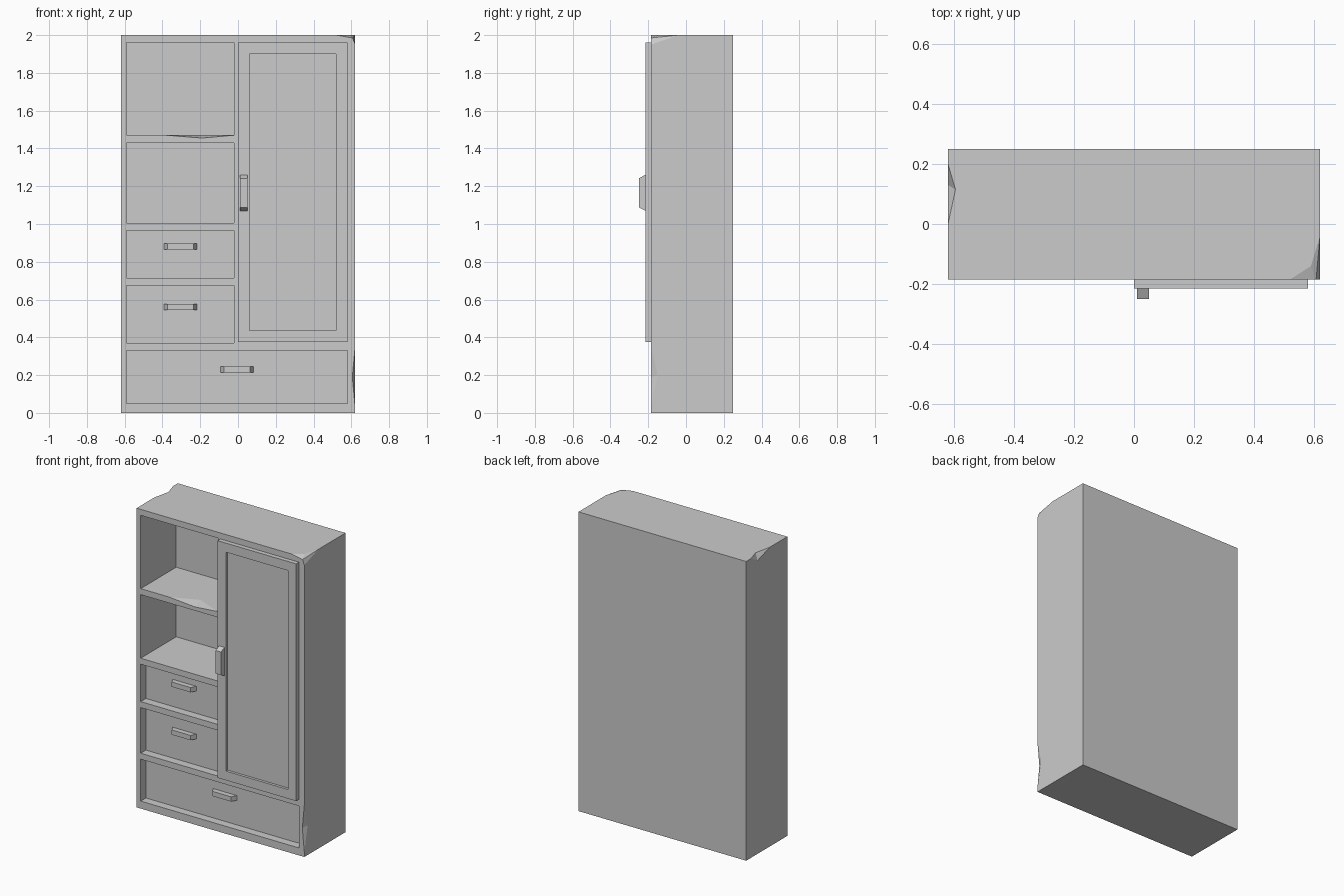
import bpy, bmesh
from mathutils import Vector

if "Cube" in bpy.data.objects:
    bpy.data.objects.remove(bpy.data.objects["Cube"])

FRONT, BACK = -0.185, 0.25


def make_object(name, bm):
    bmesh.ops.recalc_face_normals(bm, faces=bm.faces)
    mesh = bpy.data.meshes.new(name)
    bm.to_mesh(mesh)
    bm.free()
    obj = bpy.data.objects.new(name, mesh)
    bpy.context.collection.objects.link(obj)
    return obj


def hull(name, points):
    bm = bmesh.new()
    for p in points:
        bm.verts.new(p)
    res = bmesh.ops.convex_hull(bm, input=bm.verts)
    loose = [v for v in bm.verts if not v.link_faces]
    bmesh.ops.delete(bm, geom=loose, context='VERTS')
    bmesh.ops.dissolve_limit(bm, angle_limit=0.01, verts=bm.verts, edges=bm.edges)
    return make_object(name, bm)


def box_points(x0, x1, y0, y1, z0, z1):
    return [(x, y, z) for x in (x0, x1) for y in (y0, y1) for z in (z0, z1)]


def cut(target, cutter):
    cutter.hide_render = True
    mod = target.modifiers.new("cut", 'BOOLEAN')
    mod.operation, mod.solver, mod.object = 'DIFFERENCE', 'EXACT', cutter
    bpy.context.view_layer.objects.active = target
    bpy.ops.object.modifier_apply(modifier=mod.name)
    bpy.data.objects.remove(cutter, do_unlink=True)


def handle(name, centre, length, width, depth, vertical=False):
    # Block whose ends taper towards its outer face
    pts = []
    for y, half in ((0.0, length / 2), (-depth, length / 2 - 0.018)):
        for a in (-half, half):
            for b in (-width / 2, width / 2):
                off = (b, y, a) if vertical else (a, y, b)
                pts.append(Vector(centre) + Vector(off))
    return hull(name, pts)


# Cabinet body with a worn top front corner
corners = [p for p in box_points(-0.62, 0.62, FRONT, BACK, 0, 2)
           if p != (0.62, FRONT, 2)]
worn = [(0.52, FRONT, 2), (0.59, -0.14, 2), (0.62, -0.04, 2),
        (0.607, FRONT, 1.985), (0.62, FRONT, 1.95)]
body = hull("cabinet_body", corners + worn)

# Open shelves (deep) and drawer recesses (shallow): x0, x1, z0, z1, back
openings = [(-0.59, -0.02, 1.47, 1.96, 0.19), (-0.59, -0.02, 1.005, 1.43, 0.19),
            (-0.59, -0.02, 0.715, 0.965, -0.13), (-0.59, -0.02, 0.37, 0.675, -0.13),
            (-0.59, 0.58, 0.05, 0.33, -0.13)]
for x0, x1, z0, z1, back in openings:
    cut(body, hull("opening_cutter", box_points(x0, x1, -0.4, back, z0, z1)))

# Chips: top left edge, lower right edge, shelf edge
chips = [
    [(-0.62, 0.2, 2), (-0.595, 0.115, 2), (-0.62, 0, 2), (-0.62, 0.13, 1.96),
     (-0.66, 0.115, 2.04)],
    [(0.62, FRONT, 0.35), (0.605, FRONT, 0.19), (0.62, FRONT, 0.03),
     (0.62, -0.15, 0.2), (0.65, -0.22, 0.19)],
    [(-0.38, FRONT, 1.47), (-0.19, FRONT, 1.455), (-0.02, FRONT, 1.47),
     (-0.2, -0.11, 1.47), (-0.2, -0.22, 1.5)],
]
for pts in chips:
    cut(body, hull("chip_cutter", pts))

# Door with a sunken centre panel
door = hull("door", box_points(0.0, 0.58, -0.215, FRONT, 0.375, 1.96))
bm = bmesh.new()
bm.from_mesh(door.data)
face = min(bm.faces, key=lambda f: f.calc_center_median().y)
bmesh.ops.inset_region(bm, faces=[face], thickness=0.061, use_even_offset=True)
face = min((f for f in bm.faces if f.normal.y < -0.9), key=lambda f:
           (f.calc_center_median() - Vector((0.29, -0.215, 1.1675))).length)
rim = list(face.edges)
res = bmesh.ops.extrude_discrete_faces(bm, faces=[face])
inner = res["faces"][0]
bmesh.ops.translate(bm, verts=inner.verts, vec=(0, 0.018, 0))
bm.to_mesh(door.data)
bm.free()

# Handles
handle("door_handle", (0.03, -0.215, 1.165), 0.19, 0.04, 0.035, vertical=True)
for i, (x, z) in enumerate([(-0.305, 0.88), (-0.305, 0.56), (-0.005, 0.23)]):
    handle(f"drawer_handle_{i + 1}", (x, -0.13, z), 0.175, 0.032, 0.035)
